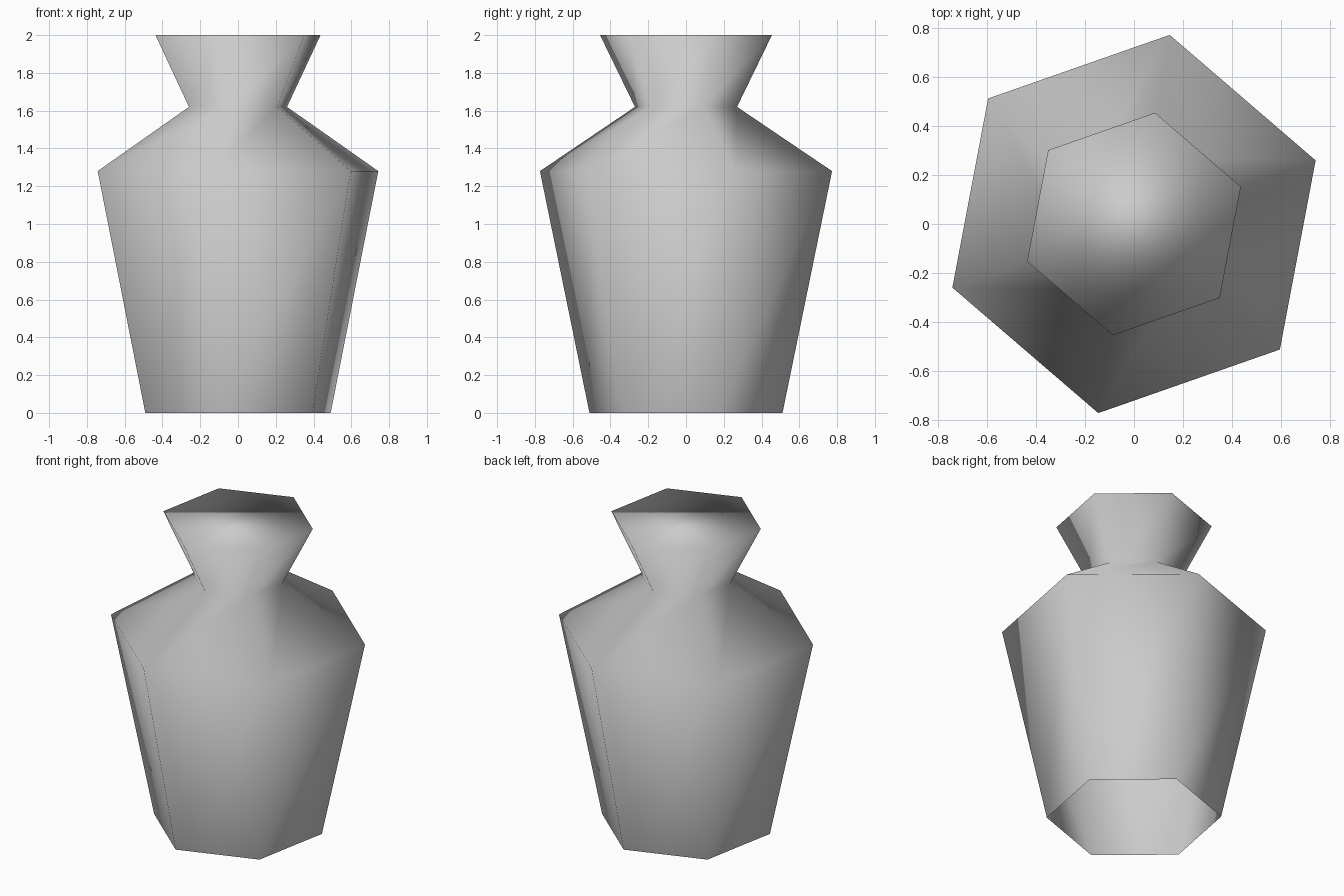
import bpy
import bmesh
from math import cos, sin, pi, radians

cube = bpy.data.objects.get("Cube")
if cube:
    bpy.data.objects.remove(cube, do_unlink=True)

SIDES = 6
TURN = radians(19.3)
# (radius, height): foot, shoulder, neck, lip
PROFILE = [(0.52, 0.0), (0.787, 1.28), (0.275, 1.62), (0.463, 2.0)]

# Plain grey clay
clay = bpy.data.materials.new("grey_clay")
clay.use_nodes = True
colour = (0.6, 0.6, 0.6, 1.0)
clay.diffuse_color = colour
bsdf = next(n for n in clay.node_tree.nodes if n.type == "BSDF_PRINCIPLED")
bsdf.inputs["Base Color"].default_value = colour


def ring(bm, radius, height):
    angles = [TURN + 2 * pi * i / SIDES for i in range(SIDES)]
    return [bm.verts.new((radius * cos(a), radius * sin(a), height)) for a in angles]


# Six-sided vase body, open at the foot and closed across the lip
bm = bmesh.new()
rings = [ring(bm, r, z) for r, z in PROFILE]
for low, high in zip(rings, rings[1:]):
    for i in range(SIDES):
        j = (i + 1) % SIDES
        bm.faces.new((low[i], low[j], high[j], high[i]))
bm.faces.new(rings[-1])

# Soft shading runs over every edge
for face in bm.faces:
    face.smooth = True

mesh = bpy.data.meshes.new("vase")
bm.to_mesh(mesh)
bm.free()
mesh.materials.append(clay)
vase = bpy.data.objects.new("vase", mesh)
bpy.context.collection.objects.link(vase)
